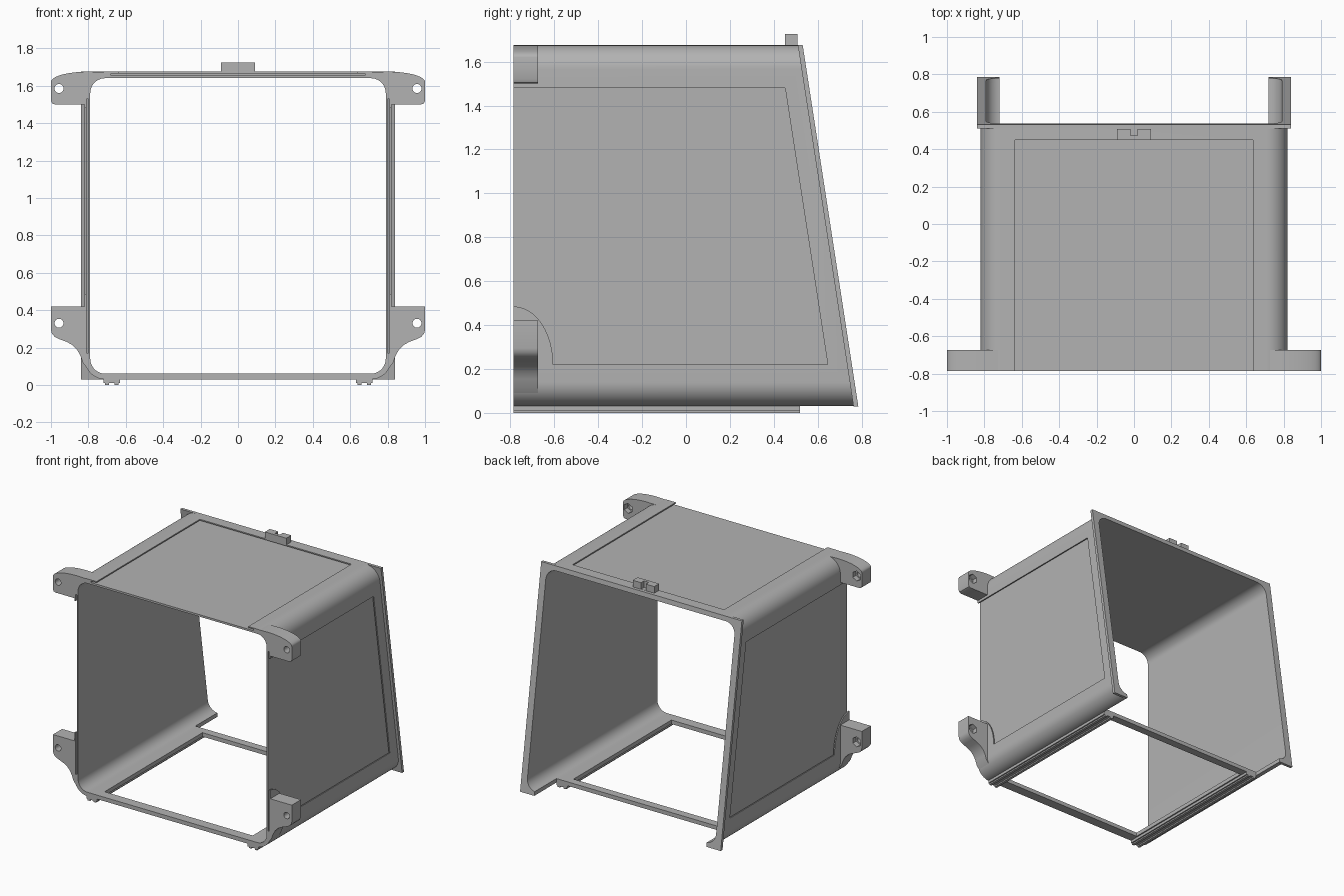
import bpy, bmesh
from math import cos, sin, pi, radians

cube = bpy.data.objects.get("Cube")
if cube:
    bpy.data.objects.remove(cube)

grey = bpy.data.materials.new("light_grey")
grey.use_nodes = True
GREY = (0.45, 0.45, 0.45, 1)
grey.diffuse_color = GREY
grey.node_tree.nodes["Principled BSDF"].inputs["Base Color"].default_value = GREY

FRONT = -0.785


def rear(inset=0.0):
    """Slanted rear plane, moved forward by inset."""
    return lambda z: 0.785 - 0.154 * (z - 0.03) - inset


def prism(name, pts, lo, hi, axis="y"):
    """Extrude an (x, z) outline along y, or a (y, z) outline along x."""
    bm = bmesh.new()
    ends = []
    for end in (lo, hi):
        ring = []
        for a, z in pts:
            d = end(z) if callable(end) else end
            ring.append(bm.verts.new((a, d, z) if axis == "y" else (d, a, z)))
        bm.faces.new(ring)
        ends.append(ring)
    n = len(pts)
    for i in range(n):
        j = (i + 1) % n
        bm.faces.new((ends[0][i], ends[0][j], ends[1][j], ends[1][i]))
    bmesh.ops.recalc_face_normals(bm, faces=bm.faces)
    mesh = bpy.data.meshes.new(name)
    bm.to_mesh(mesh)
    bm.free()
    mesh.materials.append(grey)
    obj = bpy.data.objects.new(name, mesh)
    bpy.context.scene.collection.objects.link(obj)
    return obj


def rect(x0, x1, z0, z1):
    return [(x0, z0), (x1, z0), (x1, z1), (x0, z1)]


def arc(cx, cz, rx, rz, a0, a1, steps=12):
    return [(cx + rx * cos(radians(a0 + (a1 - a0) * i / steps)),
             cz + rz * sin(radians(a0 + (a1 - a0) * i / steps)))
            for i in range(steps + 1)]


def round_rect(w, z0, z1, r):
    return (arc(w - r, z1 - r, r, r, 0, 90) + arc(r - w, z1 - r, r, r, 90, 180)
            + arc(r - w, z0 + r, r, r, 180, 270) + arc(w - r, z0 + r, r, r, 270, 360))


def mirror(pts, side):
    return [(x * side, z) for x, z in pts]


def cut(obj, cutters):
    """Subtract the cutters, bake the result and remove the cutters."""
    for c in cutters:
        c.hide_render = True
        mod = obj.modifiers.new("cut", "BOOLEAN")
        mod.operation = "DIFFERENCE"
        mod.solver = "EXACT"
        mod.object = c
    dg = bpy.context.evaluated_depsgraph_get()
    mesh = bpy.data.meshes.new_from_object(obj.evaluated_get(dg))
    obj.modifiers.clear()
    obj.data = mesh
    for c in cutters:
        bpy.data.objects.remove(c)


def smooth(obj):
    obj.data.shade_smooth()
    obj.data.set_sharp_from_angle(angle=radians(30))


def bore():
    return prism("bore_cutter", round_rect(0.79, 0.06, 1.64, 0.08), -1, 1)


def rear_notch():
    return prism("notch_cutter", rect(-0.72, 0.72, -0.1, 0.1), 0.52, 1)


# Main shell with floor opening and panel slots
shell = prism("shell", round_rect(0.82, 0.03, 1.675, 0.11), FRONT, rear(0.022))
cutters = [
    bore(),
    rear_notch(),
    prism("floor_cutter", rect(-0.62, 0.62, -0.1, 0.1), -0.71, 0.46),
    prism("top_window_cutter", rect(-0.635, 0.635, 1.66, 1.8), -1, 0.45),
    prism("top_slot_cutter", rect(-0.68, 0.68, 1.655, 1.666), -1, 0.48),
]
for s in (1, -1):
    cutters.append(prism("side_window_cutter", mirror(rect(0.805, 0.9, 0.22, 1.48), s),
                         -1, rear(0.11)))
    cutters.append(prism("side_slot_cutter", mirror(rect(0.8, 0.811, 0.17, 1.53), s),
                         -1, rear(0.07)))
cut(shell, cutters)
smooth(shell)

# Square-cornered rear flange
flange = prism("rear_flange", rect(-0.84, 0.84, 0.03, 1.675), rear(0.022), rear())
cut(flange, [bore(), rear_notch()])
smooth(flange)

# Mounting ears, side bosses and bottom rails
upper_ear = ([(0.818, 1.5), (0.98, 1.5), (0.994, 1.506), (1, 1.52)]
             + arc(0.8, 1.62, 0.2, 0.055, 0, 90)
             + arc(0.71, 1.565, 0.108, 0.108, 90, 0))
lower_ear = ([(0.818, 0.42), (1, 0.42), (1, 0.295), (0.995, 0.275), (0.98, 0.257),
              (0.955, 0.245), (0.915, 0.23), (0.885, 0.213), (0.86, 0.188),
              (0.842, 0.155), (0.83, 0.12)]
             + arc(0.71, 0.14, 0.108, 0.108, -35, 0))
for s, side in ((1, "left"), (-1, "right")):
    for level, outline, hole_z in (("upper", upper_ear, 1.585), ("lower", lower_ear, 0.33)):
        ear = prism(f"{level}_{side}_ear", mirror(outline, s), FRONT, -0.675)
        hole = arc(0.957 * s, hole_z, 0.024, 0.024, 0, 345, 23)
        nut = arc(0.957 * s, hole_z, 0.038, 0.038, 30, 330, 5)
        cut(ear, [prism("hole_cutter", hole, -1, 0),
                  prism("nut_cutter", nut, -0.715, 0)])
        smooth(ear)
    boss = [(FRONT, 0.22)] + arc(FRONT, 0.22, 0.18, 0.265, 0, 90)
    smooth(prism(f"{side}_boss", boss, 0.811 * s, 0.82 * s, "x"))
    rail = [(0.63, 0.031), (0.63, 0.01), (0.64, 0.01), (0.64, 0), (0.66, 0), (0.66, 0.01),
            (0.69, 0.01), (0.69, 0), (0.71, 0), (0.71, 0.01), (0.72, 0.01), (0.72, 0.031)]
    prism(f"{side}_rail", mirror(rail, s), FRONT, 0.52)

# Notched clip on the roof
clip = prism("top_clip", rect(-0.09, 0.09, 1.67, 1.725), 0.45, 0.508)
cut(clip, [prism("clip_cutter", rect(-0.02, 0.02, 1.676, 1.8), 0.472, 0.6)])
